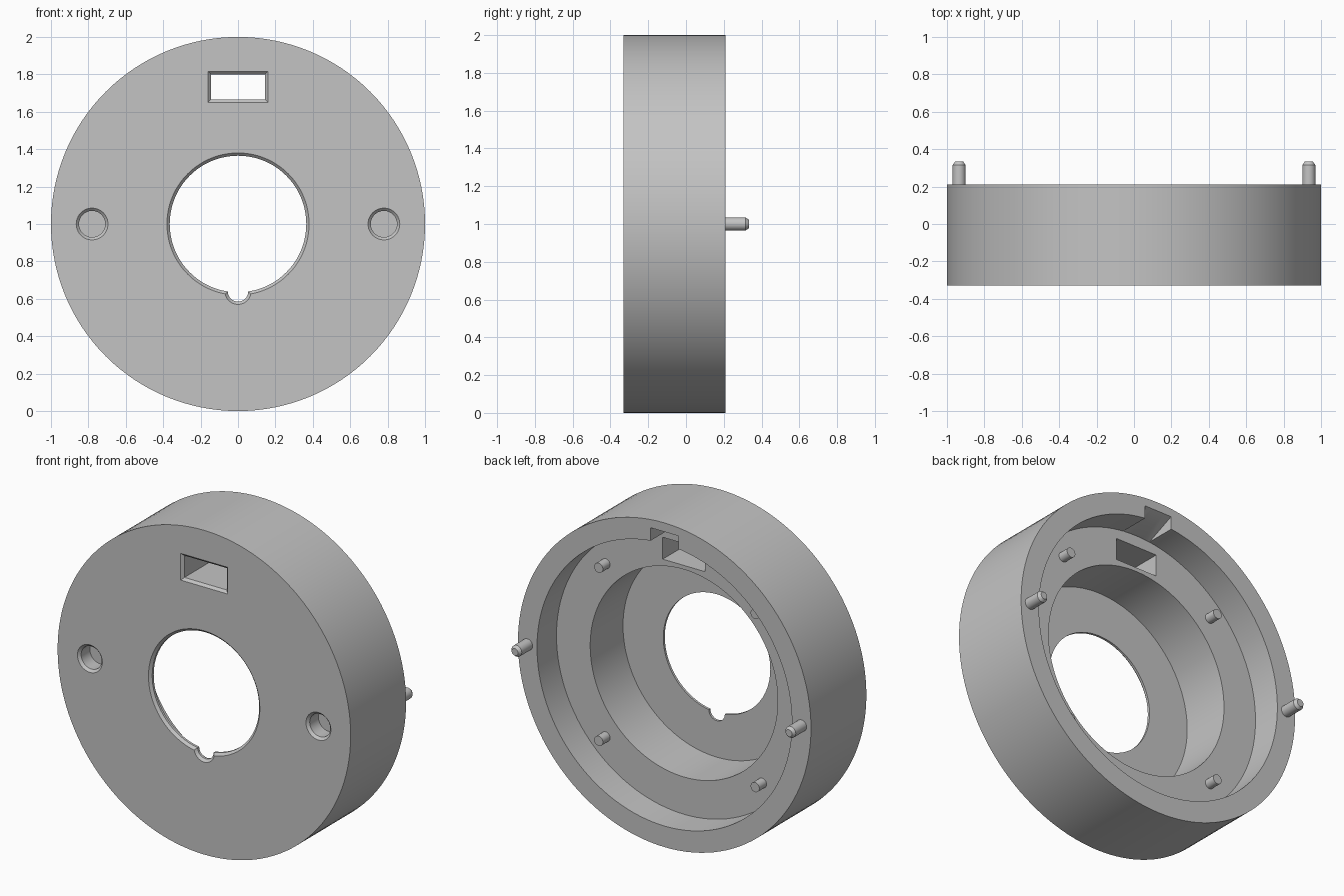
import bpy, bmesh, math

if "Cube" in bpy.data.objects:
    bpy.data.objects.remove(bpy.data.objects["Cube"])

grey = bpy.data.materials.new("matte grey")
grey.use_nodes = True
colour = (0.55, 0.55, 0.55, 1)
grey.diffuse_color = colour
grey.node_tree.nodes["Principled BSDF"].inputs["Base Color"].default_value = colour

# Depths along y and main radii
FRONT, BACK, LEDGE, FLOOR = -0.33, 0.21, 0.02, -0.30
CHAMFER = 0.015
MID = 1.0


def loft(name, rings, closed=False):
    """Skin equal-length rings of points; cap the ends or join them up."""
    bm = bmesh.new()
    loops = [[bm.verts.new(p) for p in ring] for ring in rings]
    pairs = list(zip(loops, loops[1:]))
    if closed:
        pairs.append((loops[-1], loops[0]))
    else:
        bm.faces.new(loops[0])
        bm.faces.new(loops[-1])
    n = len(loops[0])
    for a, b in pairs:
        for i in range(n):
            j = (i + 1) % n
            bm.faces.new((a[i], a[j], b[j], b[i]))
    bmesh.ops.recalc_face_normals(bm, faces=bm.faces)
    mesh = bpy.data.meshes.new(name)
    bm.to_mesh(mesh)
    bm.free()
    mesh.materials.append(grey)
    obj = bpy.data.objects.new(name, mesh)
    bpy.context.collection.objects.link(obj)
    return obj


def circle(x, z, r, y, n):
    steps = [math.tau * i / n for i in range(n)]
    return [(x + r * math.cos(t), y, z + r * math.sin(t)) for t in steps]


def lathe(name, x, z, profile, n=32, closed=False):
    return loft(name, [circle(x, z, r, y, n) for r, y in profile], closed)


def rectangle(w, low, high, y):
    return [(-w, y, low), (w, y, low), (w, y, high), (-w, y, high)]


def chamfered(size, end):
    """Profile of a cutter that flares through the front face."""
    return [(size + 2 * CHAMFER, FRONT - CHAMFER),
            (size, FRONT + CHAMFER), (size, end)]


def smooth(obj):
    bpy.ops.object.select_all(action="DESELECT")
    obj.select_set(True)
    bpy.context.view_layer.objects.active = obj
    bpy.ops.object.shade_smooth_by_angle(angle=math.radians(30))


# Round housing with stepped cavity and chamfered centre hole
HOLE = 0.365
housing = lathe("housing", 0, MID, [
    (1, FRONT), (1, BACK), (0.87, BACK), (0.87, LEDGE), (0.64, LEDGE),
    (0.64, FLOOR), (HOLE, FLOOR), (HOLE, FRONT + CHAMFER),
    (HOLE + CHAMFER, FRONT)], 128, closed=True)

# Cutters: key slot, blind screw holes, window, sloped rim notch
cutters = [lathe("key_slot_cutter", 0, 0.64, chamfered(0.055, -0.2))]
for side, x in (("left", 0.78), ("right", -0.78)):
    cutters.append(lathe(side + "_hole_cutter", x, MID,
                         chamfered(0.07, FRONT + 0.1), 48))
cutters.append(loft("window_cutter", [
    rectangle(0.145 + g, 1.665 - g, 1.80 + g, y)
    for g, y in chamfered(0, LEDGE + 0.1)]))
slope = (0.945 - 0.865) / (BACK - LEDGE)
cutters.append(loft("notch_cutter", [
    rectangle(0.095, 1.82, 1.865 + slope * (y - LEDGE), y)
    for y in (LEDGE + 0.001, BACK + 0.05)]))

for cutter in cutters:
    mod = housing.modifiers.new(cutter.name, "BOOLEAN")
    mod.operation = "DIFFERENCE"
    mod.solver = "EXACT"
    mod.object = cutter
    cutter.hide_render = True
bpy.context.view_layer.update()
bpy.context.view_layer.objects.active = housing
housing.select_set(True)
for mod in list(housing.modifiers):
    bpy.ops.object.modifier_apply(modifier=mod.name)
for cutter in cutters:
    bpy.data.objects.remove(cutter)
smooth(housing)

# Locating pins on the rim, with chamfered tips
for side, x in (("left", 0.935), ("right", -0.935)):
    smooth(lathe(side + "_rim_pin", x, MID, [
        (0.035, BACK - 0.01), (0.035, 0.315), (0.022, 0.333)]))

# Four short pegs on the inner ledge
for i in range(4):
    t = math.radians(45 + 90 * i)
    smooth(lathe(f"ledge_peg_{i + 1}", 0.755 * math.cos(t),
                 MID + 0.755 * math.sin(t),
                 [(0.03, LEDGE - 0.01), (0.03, LEDGE + 0.07)]))
